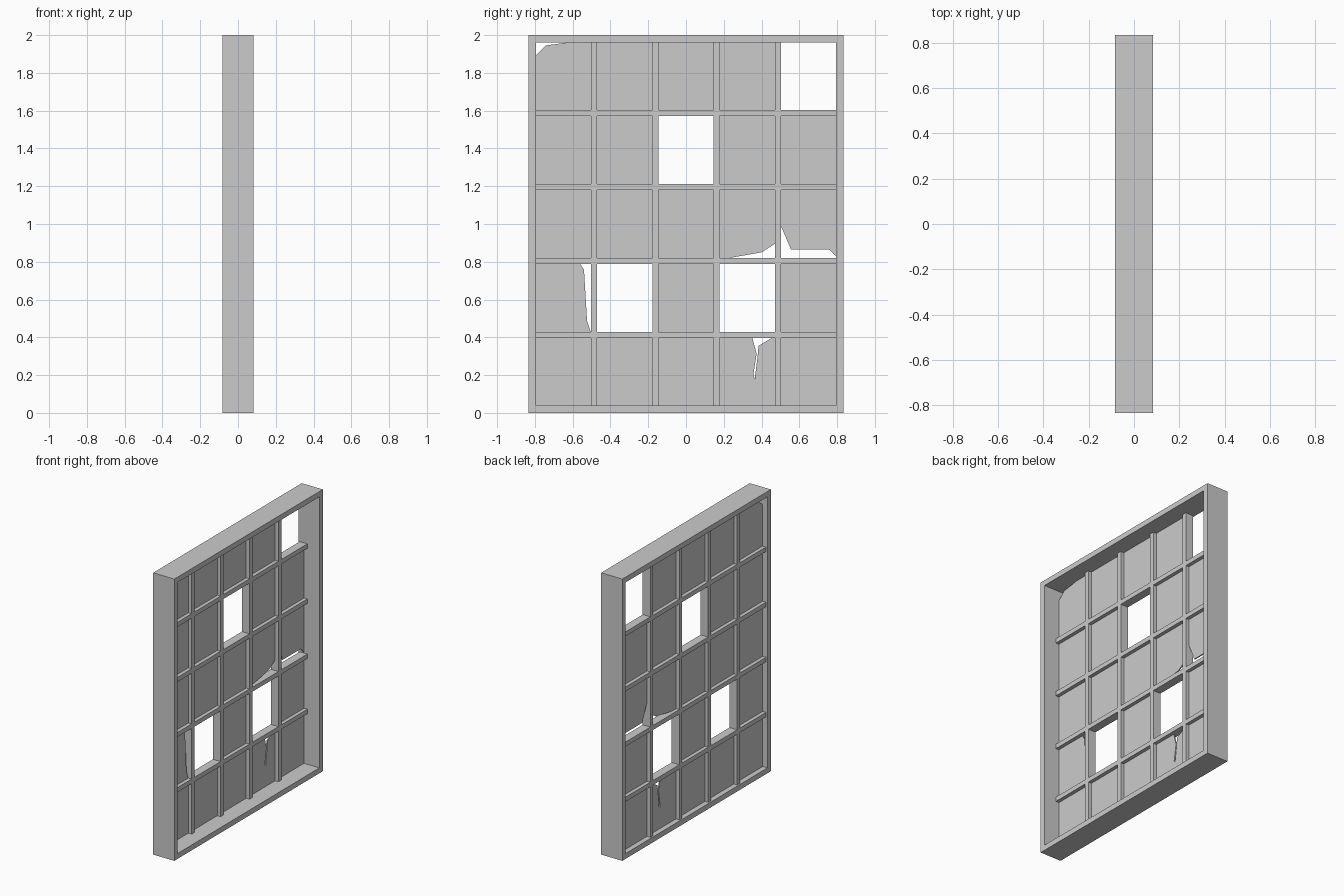
import bpy, bmesh

if "Cube" in bpy.data.objects:
    bpy.data.objects.remove(bpy.data.objects["Cube"])

Y, Z, FR = 0.833, 2.0, 0.038       # half width, height, frame thickness
BAR = 0.032                        # glazing bar width
BAR_X = -0.042                     # bars and glass sit towards the back


def sheet(name, polys, x, depth):
    """Flat polygons in the y-z plane, thickened evenly about x."""
    bm = bmesh.new()
    for poly in polys:
        bm.faces.new([bm.verts.new((x, y, z)) for y, z in poly])
    bmesh.ops.remove_doubles(bm, verts=bm.verts, dist=1e-5)
    mesh = bpy.data.meshes.new(name)
    bm.to_mesh(mesh)
    bm.free()
    ob = bpy.data.objects.new(name, mesh)
    bpy.context.collection.objects.link(ob)
    mod = ob.modifiers.new("thickness", 'SOLIDIFY')
    mod.thickness = depth
    mod.offset = 0
    return ob


def rect(y0, y1, z0, z1):
    return [(y0, z0), (y1, z0), (y1, z1), (y0, z1)]


def lattice(name, ys, zs, is_open, x, depth):
    polys = [rect(ys[i], ys[i + 1], zs[j], zs[j + 1])
             for i in range(len(ys) - 1) for j in range(len(zs) - 1)
             if not is_open(i, j)]
    return sheet(name, polys, x, depth)


# Outer frame
yi, z_lo, z_hi = Y - FR, FR, Z - FR
lattice("window_frame", [-Y, -yi, yi, Y], [0, z_lo, z_hi, Z],
        lambda i, j: i == 1 and j == 1, 0, 0.166)


# Glazing bars: alternating openings and bars in both directions
def stops(lo, hi):
    gap = (hi - lo - 4 * BAR) / 5
    out = []
    for k in range(5):
        a = lo + k * (gap + BAR)
        out += [a, a + gap]
    return out


ys, zs = stops(-yi, yi), stops(z_lo, z_hi)
lattice("glazing_bars", ys, zs,
        lambda i, j: i % 2 == 0 and j % 2 == 0, BAR_X, 0.06)

# Glass panes (column, row from the bottom left), some missing, some broken
missing = {(4, 4), (2, 3), (1, 1), (3, 1)}


def cell(c, r):
    return ys[2 * c], ys[2 * c + 1], zs[2 * r], zs[2 * r + 1]


def broken(c, r):
    a, b, lo, hi = cell(c, r)
    return {
        (0, 4): [(a, lo), (b, lo), (b, hi), (-0.62, hi), (-0.742, 1.945), (a, 1.893)],
        (3, 2): [(a, lo), (0.23, lo), (0.40, 0.85), (b, 0.895), (b, hi), (a, hi)],
        (4, 2): [(a, 0.99), (0.556, 0.864), (0.758, 0.864), (b, 0.828), (b, hi), (a, hi)],
        (0, 1): [(a, lo), (b - 0.002, lo), (-0.524, 0.488), (-0.54, 0.757),
                 (-0.56, hi), (a, hi)],
        (3, 0): [(a, lo), (b, lo), (b, hi), (0.455, hi), (0.384, 0.355),
                 (0.378, 0.29), (0.364, 0.18), (0.356, 0.20), (0.374, 0.313),
                 (0.351, hi), (a, hi)],
    }.get((c, r))


for c in range(5):
    for r in range(5):
        if (c, r) not in missing:
            sheet(f"pane_{c}_{r}", [broken(c, r) or rect(*cell(c, r))], BAR_X, 0.008)
